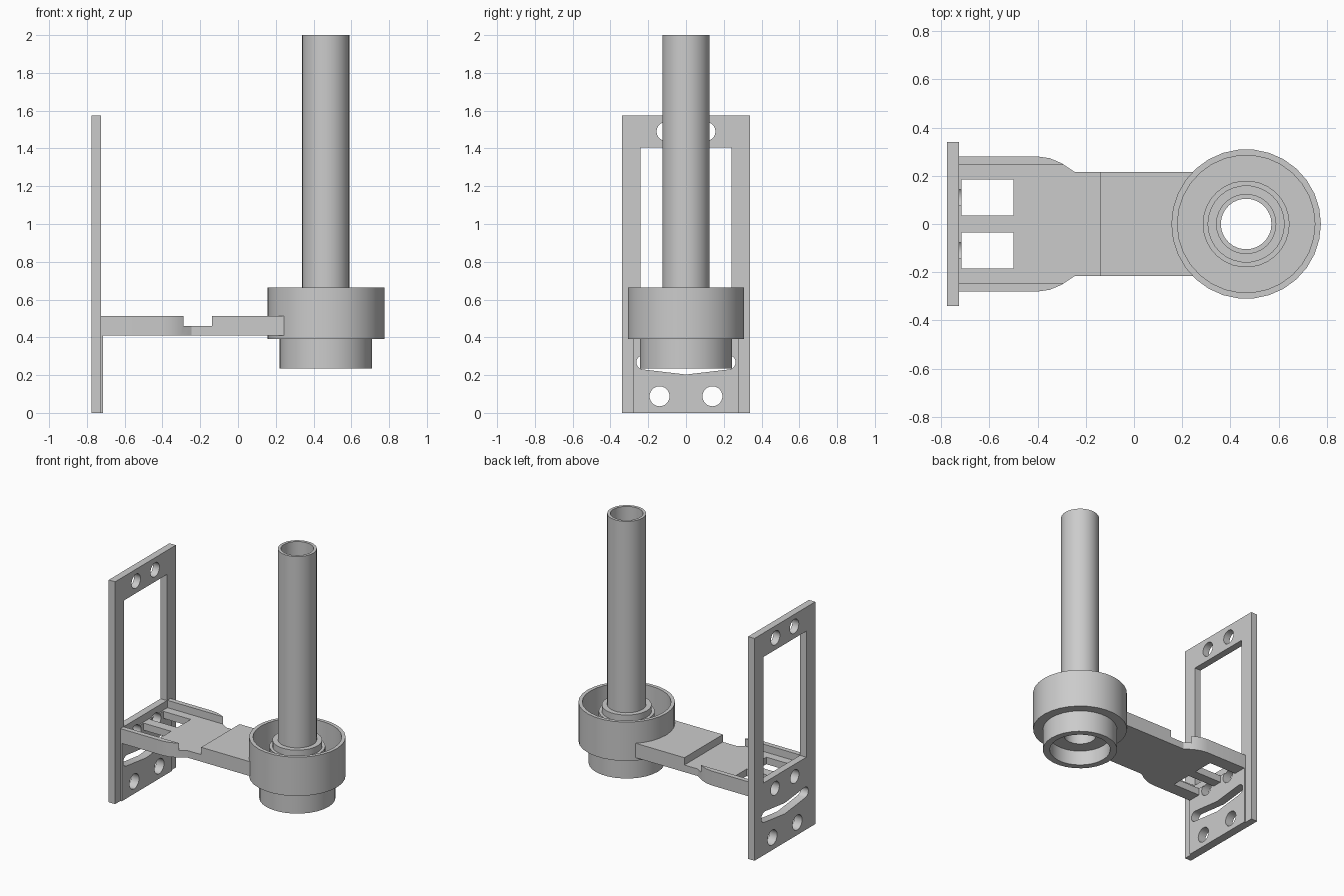
import bpy, bmesh
from math import sin, cos, pi, radians, asin

cube = bpy.data.objects.get("Cube")
if cube:
    bpy.data.objects.remove(cube)

grey = bpy.data.materials.new("plain grey")
grey.use_nodes = True
grey.diffuse_color = (0.6, 0.6, 0.6, 1)
grey.node_tree.nodes["Principled BSDF"].inputs["Base Color"].default_value = (0.6, 0.6, 0.6, 1)


def finish(name, bm):
    bmesh.ops.recalc_face_normals(bm, faces=bm.faces)
    mesh = bpy.data.meshes.new(name)
    bm.to_mesh(mesh)
    bm.free()
    mesh.materials.append(grey)
    obj = bpy.data.objects.new(name, mesh)
    bpy.context.collection.objects.link(obj)
    return obj


def prism(name, outline, axis, lo, hi):
    """Extrude a flat outline along z, or along x with the outline in (y, z)."""
    def place(u, v, w):
        return (u, v, w) if axis == "z" else (w, u, v)
    bm = bmesh.new()
    a = [bm.verts.new(place(u, v, lo)) for u, v in outline]
    b = [bm.verts.new(place(u, v, hi)) for u, v in outline]
    bm.faces.new(a[::-1])
    bm.faces.new(b)
    for i in range(len(a)):
        j = (i + 1) % len(a)
        bm.faces.new((a[i], a[j], b[j], b[i]))
    return finish(name, bm)


def rect(u0, u1, v0, v1):
    return [(u0, v0), (u1, v0), (u1, v1), (u0, v1)]


def arc(u, v, r, start, end, n):
    return [(u + r * cos(radians(start + (end - start) * i / n)),
             v + r * sin(radians(start + (end - start) * i / n))) for i in range(n + 1)]


def lathe(name, profile, cx, n=30):
    """Turn a closed (radius, z) profile around a vertical axis."""
    bm = bmesh.new()
    rings = [[bm.verts.new((cx + r * cos(2 * pi * i / n), r * sin(2 * pi * i / n), z))
              for r, z in profile] for i in range(n)]
    m = len(profile)
    for i in range(n):
        p, q = rings[i], rings[(i + 1) % n]
        for k in range(m):
            bm.faces.new((p[k], q[k], q[(k + 1) % m], p[(k + 1) % m]))
    return finish(name, bm)


def carve(obj, cutters):
    """Subtract the cutters and bake the result."""
    for c in cutters:
        mod = obj.modifiers.new("cut", "BOOLEAN")
        mod.operation = "DIFFERENCE"
        mod.solver = "EXACT"
        mod.object = c
    bpy.context.view_layer.update()
    deps = bpy.context.evaluated_depsgraph_get()
    mesh = bpy.data.meshes.new_from_object(obj.evaluated_get(deps))
    obj.modifiers.clear()
    obj.data = mesh


# Mounting plate with its thickened lower pad
plate = prism("mounting_plate", rect(-0.34, 0.34, 0, 1.575), "x", -0.775, -0.725)
pad = prism("lower_pad", rect(-0.28, 0.28, 0, 0.412), "x", -0.726, -0.715)

# Arm: wide at the plate, rounded in to a narrow neck, end hugging the cup
CUP_X = 0.465
half = [(-0.725, 0.28), (-0.40, 0.28), (-0.35, 0.273), (-0.30, 0.252), (-0.245, 0.215)]
sweep = 180 - math_deg if (math_deg := asin(0.215 / 0.3) * 180 / pi) else 180
end_arc = arc(CUP_X, 0, 0.3, sweep, 360 - sweep, 10)
outline = half + end_arc + [(x, -y) for x, y in half[::-1]]
arm = prism("arm", outline, "z", 0.41, 0.512)

# Cutters
window = prism("cut_window", rect(-0.24, 0.24, 0.512, 1.405), "x", -0.8, -0.7)
slot_shape = (arc(-0.225, 0.268, 0.038, 90, 262, 8) + [(0, 0.203)]
              + arc(0.225, 0.268, 0.038, -82, 90, 8) + [(0, 0.28)])
slot = prism("cut_slot", slot_shape, "x", -0.8, -0.7)
pocket = prism("cut_pocket", rect(-0.8, -0.138, -0.245, 0.245), "z", 0.46, 0.6)
holes, openings = [], []
for s in (-1, 1):
    for y, z, r in ((0.14, 0.088, 0.053), (0.11, 0.425, 0.048), (0.106, 1.49, 0.05)):
        holes.append(prism("cut_hole", arc(s * y, z, r, 0, 345, 23), "x", -0.8, -0.65))
    y0, y1 = sorted((s * 0.035, s * 0.185))
    openings.append(prism("cut_opening", rect(-0.715, -0.50, y0, y1), "z", 0.3, 0.6))

carve(plate, [window, slot] + holes)
carve(pad, [slot] + holes)
carve(arm, [pocket] + openings + [holes[1], holes[4]])
for c in [window, slot, pocket] + holes + openings:
    bpy.data.objects.remove(c)

# Round holder: cup above, stepped boss with a recess below, collar inside
holder = lathe("cup_holder", [
    (0.105, 0.34), (0.20, 0.34), (0.20, 0.235), (0.245, 0.235), (0.245, 0.39),
    (0.31, 0.39), (0.31, 0.665), (0.285, 0.665), (0.285, 0.43),
    (0.18, 0.43), (0.18, 0.60), (0.16, 0.60), (0.16, 0.645), (0.105, 0.645)], CUP_X)

# Tall hollow tube
tube = lathe("tall_tube", [(0.105, 0.64), (0.125, 0.64), (0.125, 2.0), (0.105, 2.0)], CUP_X)

# Smooth round walls, crisp edges
bpy.ops.object.select_all(action="DESELECT")
for obj in (plate, pad, arm, holder, tube):
    obj.select_set(True)
bpy.context.view_layer.objects.active = holder
bpy.ops.object.shade_smooth_by_angle(angle=radians(25))
